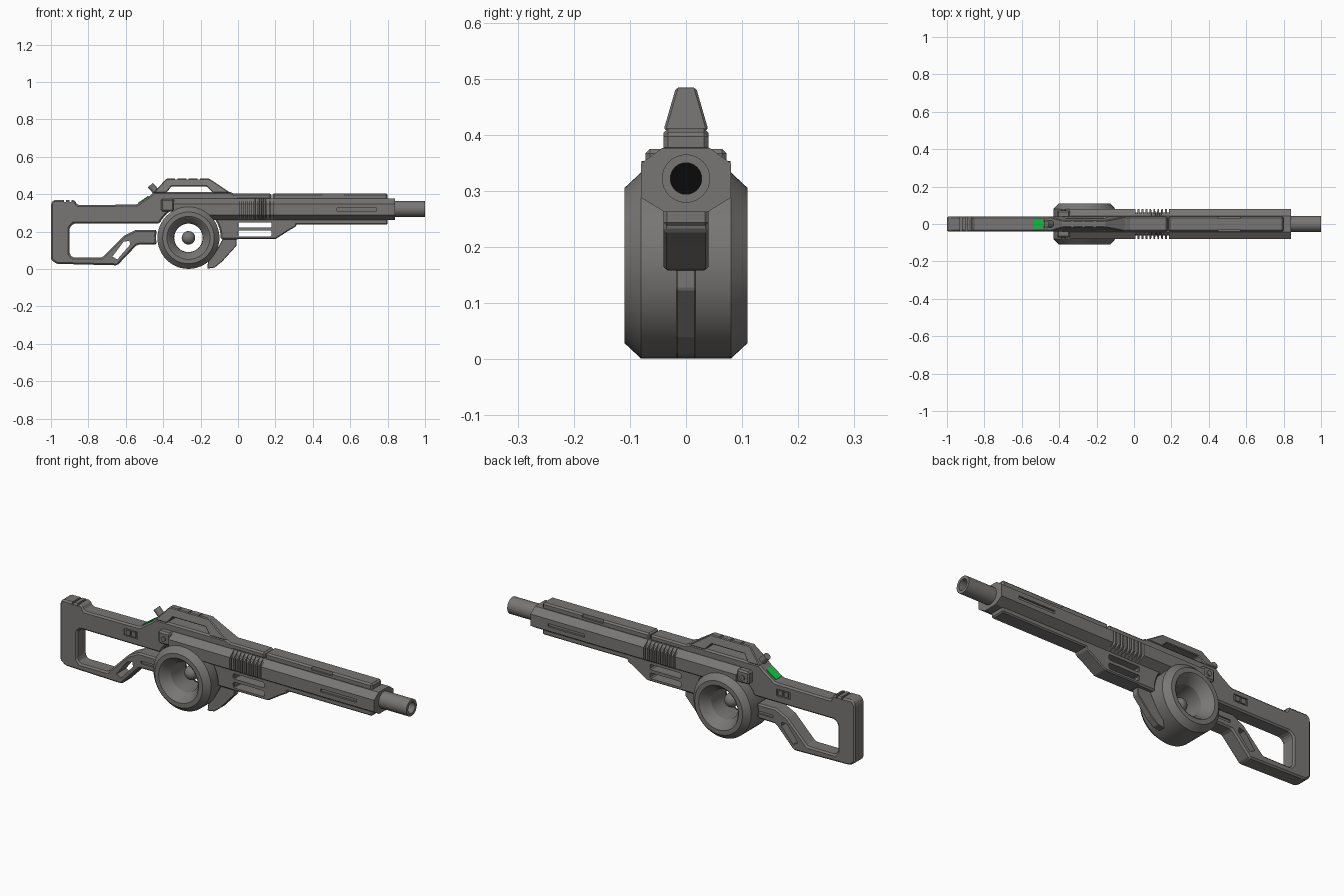
import bpy, bmesh, math
from mathutils import Matrix

if "Cube" in bpy.data.objects:
    bpy.data.objects.remove(bpy.data.objects["Cube"])


def material(name, rgb):
    m = bpy.data.materials.new(name)
    m.diffuse_color = (*rgb, 1)
    m.use_nodes = True
    m.node_tree.nodes["Principled BSDF"].inputs["Base Color"].default_value = m.diffuse_color
    return m


GREY = material("warm grey metal", (0.19, 0.183, 0.177))
GREEN = material("green screen", (0.005, 0.58, 0.05))
BLACK = material("black bore", (0.003, 0.003, 0.003))


def finish(name, bm, mat=GREY, bevel=0, smooth=False):
    bmesh.ops.recalc_face_normals(bm, faces=bm.faces)
    me = bpy.data.meshes.new(name)
    bm.to_mesh(me)
    bm.free()
    me.materials.append(mat)
    ob = bpy.data.objects.new(name, me)
    bpy.context.collection.objects.link(ob)
    if bevel:
        md = ob.modifiers.new("bevel", 'BEVEL')
        md.width, md.segments = bevel, 1
        md.limit_method, md.angle_limit = 'ANGLE', math.radians(30)
    if smooth:
        bpy.context.view_layer.objects.active = ob
        ob.select_set(True)
        bpy.ops.object.shade_smooth_by_angle(angle=math.radians(25))
        ob.select_set(False)
    return ob


def prism(name, pts, half, bevel=0):
    """Side outline in x,z extruded symmetrically across y."""
    bm = bmesh.new()
    a = [bm.verts.new((x, -half, z)) for x, z in pts]
    b = [bm.verts.new((x, half, z)) for x, z in pts]
    bm.faces.new(a)
    bm.faces.new(b[::-1])
    for i in range(len(pts)):
        j = (i + 1) % len(pts)
        bm.faces.new((a[i], a[j], b[j], b[i]))
    return finish(name, bm, bevel=bevel)


def boxes(name, items, mat=GREY, bevel=0, tilt=0):
    """Several boxes, each (centre, size), in one object."""
    bm = bmesh.new()
    for c, s in items:
        m = Matrix.Translation(c) @ Matrix.Rotation(tilt, 4, 'Y') @ Matrix.Diagonal((*s, 1))
        bmesh.ops.create_cube(bm, size=1, matrix=m)
    return finish(name, bm, mat, bevel)


def both(x, y, z, size):
    return [((x, s * y, z), size) for s in (-1, 1)]


def lathe(name, prof, axis, centre, n=48, mat=GREY):
    """Closed (radius, along) profile turned round the x or y axis."""
    bm = bmesh.new()
    rings = []
    for k in range(n):
        a = 2 * math.pi * k / n
        c, s = math.cos(a), math.sin(a)
        rings.append([bm.verts.new((t, r * c, centre[1] + r * s) if axis == 'X' else
                                   (centre[0] + r * c, t, centre[1] + r * s)) for r, t in prof])
    m = len(prof)
    for k in range(n):
        p, q = rings[k], rings[(k + 1) % n]
        for i in range(m):
            j = (i + 1) % m
            bm.faces.new((p[i], p[j], q[j], q[i]))
    return finish(name, bm, mat, smooth=True)


def cut(ob, cutter):
    md = ob.modifiers.new("cut", 'BOOLEAN')
    md.operation, md.solver, md.object = 'DIFFERENCE', 'EXACT', cutter
    cutter.hide_render = True
    cutter.hide_viewport = True
    cutter.display_type = 'WIRE'


DX, DZ = -0.265, 0.167   # drum centre


def arc(a0, a1, n, r=0.173):
    return [(DX + r * math.cos(math.radians(a0 + (a1 - a0) * i / n)),
             DZ + r * math.sin(math.radians(a0 + (a1 - a0) * i / n))) for i in range(n + 1)]


# Stock and receiver: one outline wrapping the drum
outline = [(-1, .35), (-.985, .37), (-.875, .37), (-.858, .342), (-.54, .345), (-.47, .393),
           (-.45, .412), (-.04, .412), (.003, .39), (.003, .158)]
outline += arc(-3, 154, 16)
outline += [(-.88, .243), (-.9, .223), (-.9, .08), (-.885, .062), (-.725, .062),
            (-.61, .178), (-.545, .21)]
outline += arc(166, 192, 3)
outline += [(-.54, .13), (-.645, .02), (-.97, .028), (-1, .05)]
stock = prism("stock_and_receiver", outline, .04, .008)
cut(stock, prism("grip_slot_cutter", [(-.672, .066), (-.612, .146), (-.58, .152),
                                      (-.577, .13), (-.645, .052)], .1))
cut(stock, boxes("stock_detail_cutter",
                 [((x, 0, .372), (.01, .12, .026)) for x in (-.925, -.895)]
                 + both(-.59, .04, .298, (.08, .014, .036))
                 + both(-.485, .04, .165, (.09, .014, .014))))
boxes("stock_side_latches", both(-.605, .036, .298, (.022, .01, .026))
      + both(-.573, .036, .298, (.022, .01, .026)))

# Carry handle arch, narrowing towards the top
handle = prism("carry_handle", [(-.452, .408), (-.382, .484), (-.155, .484), (-.04, .408),
                                (-.135, .408), (-.168, .442), (-.356, .442), (-.383, .408)], .04, .004)
for v in handle.data.vertices:
    v.co.y *= 1 - .55 * (v.co.z - .408) / .076
cut(handle, boxes("handle_notch_cutter",
                  [((x, 0, .486), (.012, .1, .012)) for x in (-.33, -.27, -.21)]))

# Eight-sided body with cooling grooves
sections = [(-.345, .08), (.005, .08)]
for i in range(9):
    x = .008 + i * .021
    sections += [(x, .08), (x + .001, .062), (x + .011, .062), (x + .012, .08)]
sections += [(.2, .08), (.84, .08)]
bm = bmesh.new()
loops = []
for x, w in sections:
    half = [(.043, .376), (w, .349), (w, .288), (.038, .262)]
    ring = half + [(-y, z) for y, z in half[::-1]]
    loops.append([bm.verts.new((x, y, z)) for y, z in ring])
for p, q in zip(loops, loops[1:]):
    for i in range(8):
        j = (i + 1) % 8
        bm.faces.new((p[i], p[j], q[j], q[i]))
bm.faces.new(loops[0])
bm.faces.new(loops[-1][::-1])
body = finish("octagonal_body", bm)
cut(body, boxes("side_slot_cutter", both(.635, .08, .318, (.21, .02, .016))))

# Rear housing block with screws
boxes("rear_housing", [((-.377, 0, .342), (.07, .145, .066))], bevel=.008)
for s in (-1, 1):
    lathe("housing_screw", [(.001, s * .07), (.013, s * .07), (.013, s * .079), (.001, s * .079)],
          'Y', (-.377, .34), 16)

# Top and bottom rails
rail = boxes("top_rails", [((.075, 0, .387), (.21, .08, .032)),
                           ((.492, 0, .387), (.616, .08, .036))], bevel=.008)
cut(rail, boxes("rail_notch_cutter", both(.51, .042, .398, (.12, .02, .02))))
boxes("bottom_rail", [((.53, 0, .253), (.54, .08, .03))], bevel=.006)

# Foregrip with two through slots
grip = prism("foregrip", [(-.01, .268), (.32, .268), (.31, .228), (.27, .205),
                          (.2, .16), (-.01, .16)], .04, .005)
cut(grip, boxes("foregrip_slot_cutter", [((.09, 0, .235), (.18, .2, .028)),
                                         ((.09, 0, .19), (.18, .2, .03))], bevel=.006))

# Hooked guard ahead of the drum
prism("drum_guard", [(-.06, .2), (-.008, .2), (-.008, .125), (-.085, .04), (-.125, .008),
                     (-.165, .002), (-.16, .04), (-.115, .1)], .018, .003)

# Drum magazine with open hub
lathe("drum_magazine", [(.076, -.04), (.078, -.06), (.108, -.105), (.115, -.11), (.138, -.11),
                        (.166, -.08), (.166, .08), (.138, .11), (.115, .11), (.108, .105),
                        (.078, .06), (.076, .04)], 'Y', (DX, DZ))
bm = bmesh.new()
bmesh.ops.create_uvsphere(bm, u_segments=24, v_segments=14, radius=.036,
                          matrix=Matrix.Translation((DX, 0, DZ)))
finish("hub_ball", bm, smooth=True)

# Barrel and bore
lathe("barrel", [(.043, .8), (.043, 1), (.028, 1), (.028, .8)], 'X', (0, .322), 32)
lathe("bore", [(.0005, .87), (.0285, .87), (.0285, .865), (.0005, .865)], 'X', (0, .322), 32, BLACK)

# Screen and knob on the rear slope
boxes("status_screen", [((-.505, 0, .3695), (.066, .046, .008))], GREEN, tilt=math.radians(-34.5))
bm = bmesh.new()
bmesh.ops.create_cone(bm, cap_ends=True, segments=20, radius1=.018, radius2=.018, depth=.05,
                      matrix=Matrix.Translation((-.452, 0, .43)) @ Matrix.Rotation(math.radians(-42), 4, 'Y'))
finish("rear_knob", bm, smooth=True)
